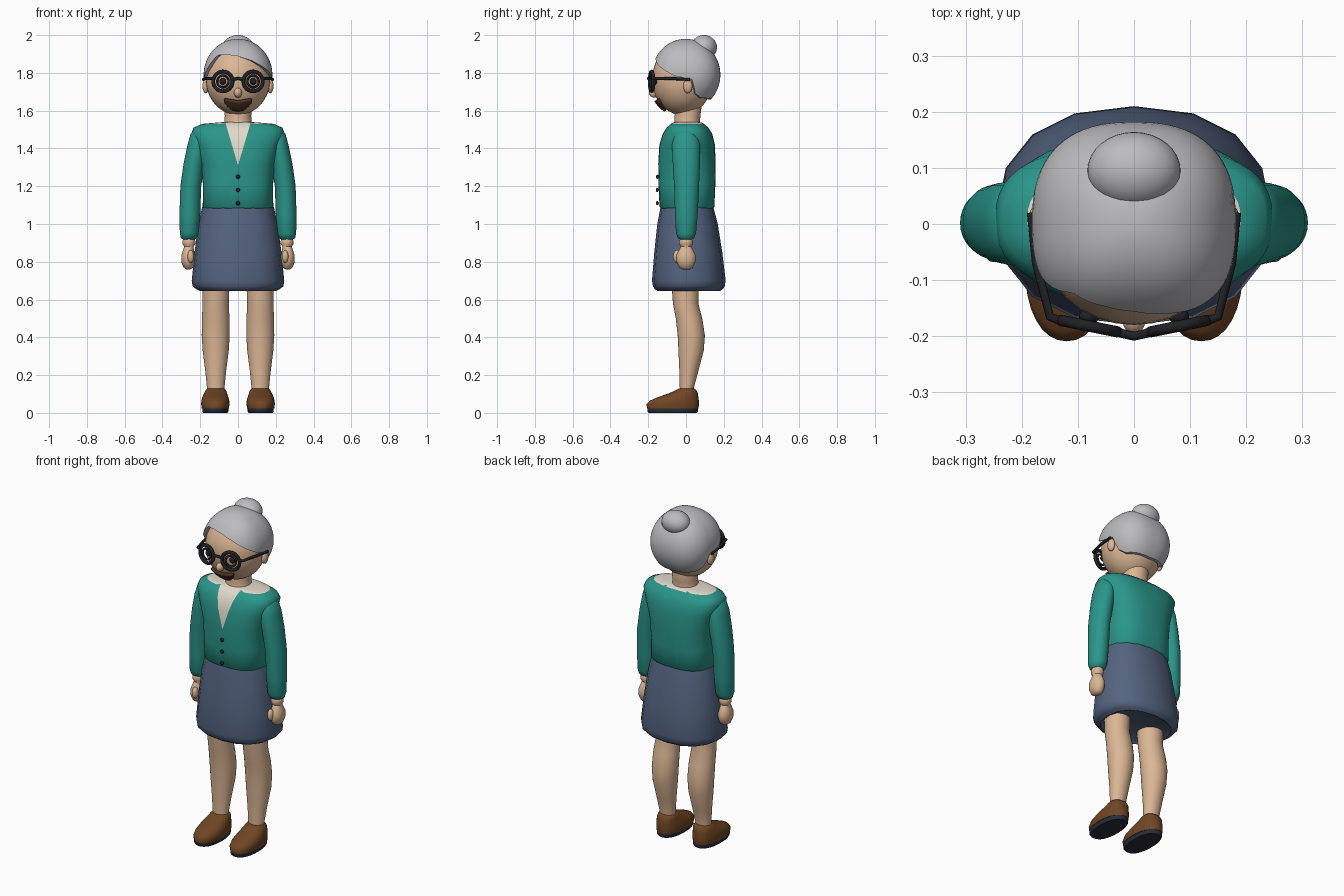
import bpy, bmesh
from math import sin, cos, pi, radians, degrees, acos, sqrt
from mathutils import Vector

cube = bpy.data.objects.get("Cube")
if cube:
    bpy.data.objects.remove(cube)


def material(name, *rgb):
    linear = [((c / 255 + 0.055) / 1.055) ** 2.4 for c in rgb] + [1]
    mat = bpy.data.materials.new(name)
    mat.use_nodes = True
    mat.diffuse_color = linear
    mat.node_tree.nodes["Principled BSDF"].inputs["Base Color"].default_value = linear
    return mat


teal = material("teal knit", 42, 150, 138)
cream = material("cream blouse", 226, 217, 204)
blue = material("slate blue cloth", 84, 100, 128)
skin = material("skin", 220, 182, 149)
grey = material("grey hair", 188, 188, 192)
brown = material("brown leather", 112, 70, 36)
navy = material("dark sole", 42, 45, 58)
black = material("black frame", 32, 33, 38)
lip = material("dark brown lips", 78, 50, 34)


def finish(name, bm, mat, angle=50):
    bmesh.ops.recalc_face_normals(bm, faces=bm.faces[:])
    mesh = bpy.data.meshes.new(name)
    bm.to_mesh(mesh)
    bm.free()
    obj = bpy.data.objects.new(name, mesh)
    bpy.context.collection.objects.link(obj)
    mesh.materials.append(mat)
    bpy.ops.object.select_all(action="DESELECT")
    bpy.context.view_layer.objects.active = obj
    obj.select_set(True)
    bpy.ops.object.shade_smooth_by_angle(angle=radians(angle))
    return obj


def skin_rings(bm, rings):
    rows = [[bm.verts.new(p) for p in ring] for ring in rings]
    for low, high in zip(rows, rows[1:]):
        for i in range(len(low)):
            j = (i + 1) % len(low)
            bm.faces.new((low[i], low[j], high[j], high[i]))
    return rows


def power(value, n):
    return (1 if value >= 0 else -1) * abs(value) ** (2 / n)


def loft_mesh(sections, sides=32, n=2.0):
    """Stack of rounded sections: height, centre x, centre y, radius x, radius y."""
    bm = bmesh.new()
    rings = []
    for z, cx, cy, rx, ry in sections:
        turns = [2 * pi * i / sides for i in range(sides)]
        rings.append([(cx + rx * power(cos(t), n), cy + ry * power(sin(t), n), z) for t in turns])
    rows = skin_rings(bm, rings)
    bm.faces.new(rows[0])
    bm.faces.new(rows[-1])
    return bm


def loft(name, sections, mat, sides=32, n=2.0):
    return finish(name, loft_mesh(sections, sides, n), mat)


def ball(name, centre, radii, mat):
    bm = bmesh.new()
    bmesh.ops.create_uvsphere(bm, u_segments=32, v_segments=20, radius=1)
    bmesh.ops.scale(bm, vec=radii, verts=bm.verts)
    bmesh.ops.translate(bm, vec=centre, verts=bm.verts)
    return finish(name, bm, mat)


def ring(name, centre, major, minor, turn, mat):
    bpy.ops.mesh.primitive_torus_add(location=centre, rotation=(pi / 2, 0, turn), major_radius=major,
                                     minor_radius=minor, major_segments=32, minor_segments=8)
    obj = bpy.context.object
    obj.name = name
    obj.data.materials.append(mat)
    bpy.ops.object.shade_smooth()


def tube(name, points, radius, mat):
    curve = bpy.data.curves.new(name, "CURVE")
    curve.dimensions = "3D"
    curve.bevel_depth = radius
    curve.bevel_resolution = 2
    curve.use_fill_caps = True
    spline = curve.splines.new("POLY")
    spline.points.add(len(points) - 1)
    for point, co in zip(spline.points, points):
        point.co = (*co, 1)
    curve.materials.append(mat)
    bpy.context.collection.objects.link(bpy.data.objects.new(name, curve))


# Skirt with a tucked hem
loft("skirt", [(.66, 0, .015, .17, .15), (.645, 0, .015, .2, .165), (.655, 0, .015, .22, .18),
               (.67, 0, .015, .24, .19), (.7, 0, .015, .245, .195), (.85, 0, .012, .23, .18),
               (1.0, 0, .008, .21, .16), (1.09, 0, .005, .19, .14)], blue, 16, 2.3)

# Cardigan, with the blouse showing in the V and around the neck
bm = loft_mesh([(1.075, 0, .005, .17, .13), (1.09, 0, .005, .187, .145), (1.2, 0, .005, .185, .15),
                (1.32, 0, .005, .195, .152), (1.42, 0, .006, .225, .147), (1.48, 0, .008, .247, .13),
                (1.51, 0, .008, .235, .11), (1.53, 0, .008, .19, .088), (1.537, 0, .008, .11, .075),
                (1.54, 0, .008, .07, .06)], 48, 2.6)
apex = Vector((0, 0, 1.31))
slope = Vector((.23, 0, -.068))
for s in (1, -1):
    bmesh.ops.bisect_plane(bm, geom=bm.verts[:] + bm.edges[:] + bm.faces[:],
                           plane_co=apex, plane_no=(s * slope.x, 0, slope.z))
for face in bm.faces:
    c = face.calc_center_median()
    in_vee = c.y < 0 and abs(c.x) * slope.x + (c.z - apex.z) * slope.z < 0
    if in_vee or c.z > 1.532:
        face.material_index = 1
finish("cardigan", bm, teal).data.materials.append(cream)

for z in (1.11, 1.18, 1.25):
    ball("button", (0, -.152, z), (.011, .008, .011), black)

loft("neck", [(1.5, 0, .005, .085, .075), (1.54, 0, .006, .072, .068), (1.57, 0, .008, .07, .068),
              (1.62, 0, .012, .072, .07), (1.68, 0, .01, .06, .06)], skin)

for s in (1, -1):
    side = "left" if s > 0 else "right"
    # Arms and hands
    loft(side + "_sleeve", [(.915, s * .26, 0, .025, .025), (.925, s * .26, 0, .042, .042),
                            (.95, s * .258, 0, .05, .053), (1.05, s * .255, .002, .055, .06),
                            (1.2, s * .25, .003, .055, .066), (1.32, s * .232, .002, .056, .072),
                            (1.42, s * .215, 0, .052, .074), (1.48, s * .205, 0, .045, .06),
                            (1.505, s * .2, 0, .02, .03)], teal)
    loft(side + "_hand", [(.76, s * .263, 0, .012, .02), (.77, s * .263, 0, .026, .036),
                          (.8, s * .264, 0, .036, .05), (.835, s * .264, 0, .036, .051),
                          (.865, s * .262, 0, .028, .036), (.88, s * .26, 0, .025, .028),
                          (.895, s * .26, 0, .034, .036), (.91, s * .26, 0, .034, .036),
                          (.93, s * .26, 0, .026, .028)], skin)
    ball(side + "_thumb", (s * .25, -.048, .828), (.017, .02, .034), skin)

    # Legs
    loft(side + "_leg", [(.08, s * .118, .005, .044, .038), (.13, s * .118, .004, .046, .037),
                         (.22, s * .118, .015, .055, .05), (.33, s * .118, .027, .069, .067),
                         (.41, s * .118, .028, .074, .072), (.5, s * .118, .016, .073, .07),
                         (.58, s * .118, -.002, .069, .067), (.72, s * .115, -.005, .072, .074)], skin)

    # Shoes
    loft(side + "_sole", [(0, s * .12, -.07, .064, .128), (.008, s * .12, -.07, .069, .134),
                          (.025, s * .12, -.07, .069, .134)], navy, n=2.3)
    loft(side + "_shoe", [(.024, s * .12, -.07, .072, .136), (.045, s * .12, -.07, .075, .139),
                          (.065, s * .12, -.062, .074, .13), (.085, s * .12, -.04, .068, .105),
                          (.105, s * .119, -.012, .06, .075), (.12, s * .118, 0, .054, .055),
                          (.13, s * .118, .003, .045, .04)], brown, n=2.2)

    # Ears, eyes and glasses
    ball(side + "_ear", (s * .17, .01, 1.73), (.018, .024, .038), skin)
    lens = (s * .08, -.182, 1.755)
    ring(side + "_lens_rim", lens, .052, .01, s * .2, black)
    ring(side + "_lens_inner_ring", lens, .031, .006, s * .2, black)
    ball(side + "_eye", (s * .08, -.165, 1.755), (.018, .014, .018), black)
    tube(side + "_temple", [(s * .125, -.175, 1.77), (s * .15, -.165, 1.77),
                            (s * .174, -.07, 1.77), (s * .183, .02, 1.765)], .008, black)
tube("glasses_bridge", [(-.035, -.192, 1.765), (0, -.2, 1.77), (.035, -.192, 1.765)], .008, black)

# Head
HEAD, SIZE = Vector((0, -.02, 1.765)), Vector((.17, .16, .188))
ball("head", HEAD, SIZE, skin)
ball("nose", (0, -.168, 1.695), (.021, .028, .026), skin)

# Lips wrapped on the face
bm = bmesh.new()
columns, levels = 16, 6
grid = []
for i in range(columns + 1):
    u = 2 * i / columns - 1
    top, bottom = 1.65 + .012 * abs(u), 1.6 + .05 * u * u
    column = []
    for j in range(levels + 1):
        x, z = .072 * u, bottom + (top - bottom) * j / levels
        depth = sqrt(1 - (x / SIZE.x) ** 2 - ((z - HEAD.z) / SIZE.z) ** 2)
        column.append(bm.verts.new((x, HEAD.y - SIZE.y * depth - .012, z)))
    grid.append(column)
for a, b in zip(grid, grid[1:]):
    for j in range(levels):
        bm.faces.new((a[j], b[j], b[j + 1], a[j + 1]))
lips = finish("lips", bm, lip)
lips.modifiers.new("thickness", "SOLIDIFY").thickness = .016
lips.modifiers["thickness"].offset = 0

# Swept hair: hairline heights by angle, from the front round past the left ear
hairline = [(0, 1.888), (25, 1.865), (45, 1.83), (70, 1.785), (100, 1.765), (108, 1.69), (122, 1.668),
            (180, 1.66), (238, 1.668), (252, 1.69), (260, 1.765), (288, 1.775), (303, 1.83),
            (318, 1.893), (340, 1.896), (360, 1.888)]


def hair_edge(angle):
    for (a, za), (b, zb) in zip(hairline, hairline[1:]):
        if a <= angle <= b:
            return za + (zb - za) * (angle - a) / (b - a)


bm = bmesh.new()
columns, levels, middle, tall = 90, 20, 1.79, .19
rings = []
for j in range(1, levels + 2):
    points = []
    for i in range(columns):
        turn = 2 * pi * i / columns
        end = acos((hair_edge(degrees(turn)) - middle) / tall)
        tilt = end * min(j, levels) / levels
        plan = (abs(sin(turn)) ** 2.5 + abs(cos(turn)) ** 2.5) ** -.4
        reach = .182 * plan * sin(tilt) * (.87 if j > levels else 1)
        points.append((reach * sin(turn), -reach * cos(turn), middle + tall * cos(tilt)))
    rings.append(points)
rows = skin_rings(bm, rings)
bm.faces.new(rows[0])
finish("hair", bm, grey)
ball("hair_bun", (0, .095, 1.935), (.083, .069, .065), grey)
